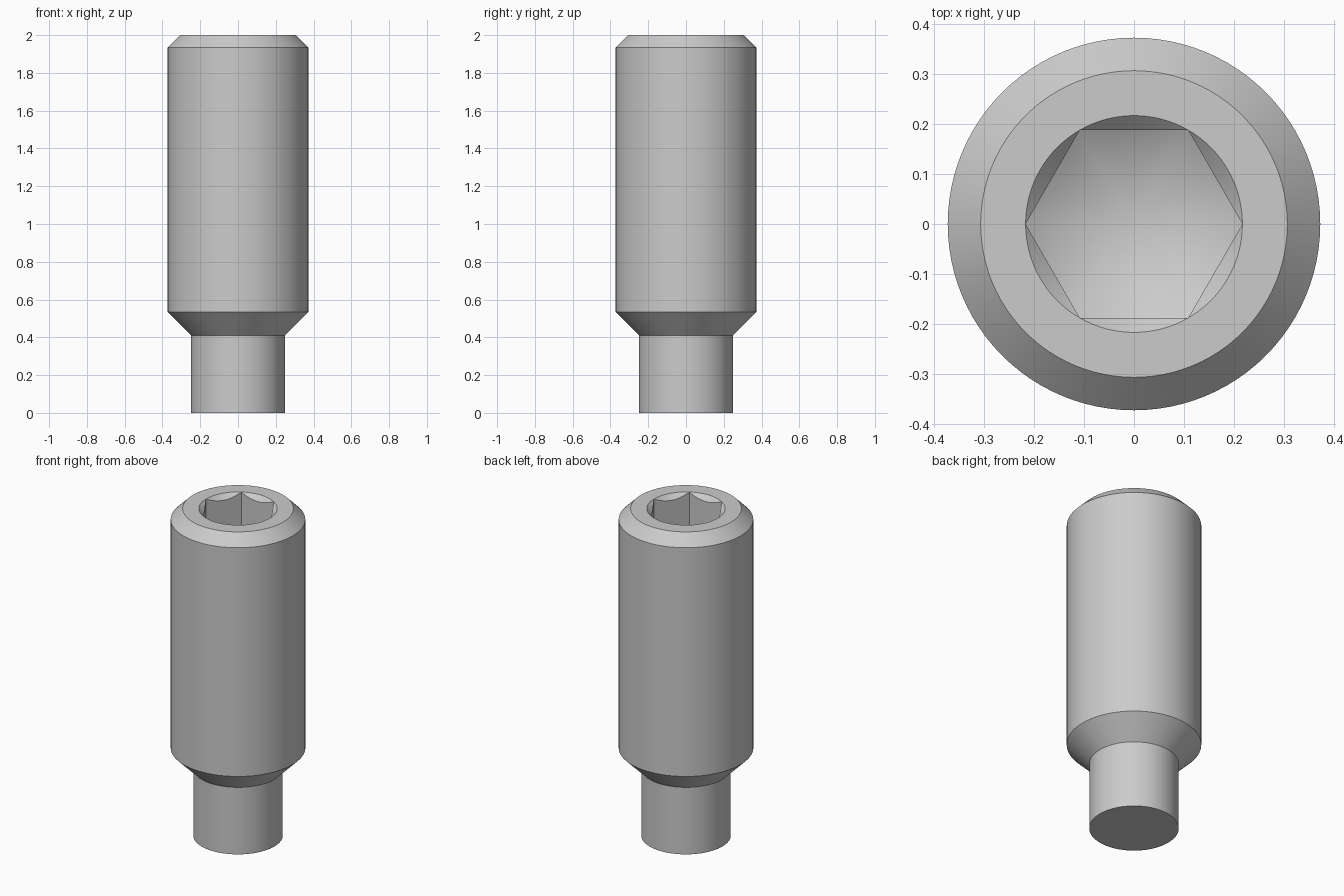
import bpy
import bmesh
from math import cos, sin, pi, tan, radians

cube = bpy.data.objects.get("Cube")
if cube:
    bpy.data.objects.remove(cube, do_unlink=True)

SEGMENTS = 96          # multiple of six, so the hex corners land on vertices
FLAT = 0.188           # hex centre to flat
CORNER = FLAT / cos(pi / 6)
SOCKET_FLOOR = 1.56    # where the hex corners end
DRILL = tan(radians(30))

steel = bpy.data.materials.new("steel_grey")
steel.use_nodes = True
grey = (0.6, 0.6, 0.6, 1)
steel.diffuse_color = grey
steel.node_tree.nodes["Principled BSDF"].inputs["Base Color"].default_value = grey


def profile(angle):
    """Radius and height pairs from the bottom rim, up, and into the socket."""
    hex_r = FLAT / cos(angle % (pi / 3) - pi / 6)
    inset = CORNER - hex_r
    return [
        (0.248, 0), (0.248, 0.41),            # dog point
        (0.373, 0.535), (0.373, 1.934),       # shoulder and body
        (0.307, 2), (CORNER, 2),              # top chamfer and rim
        (hex_r, 2 - inset),                   # scalloped socket chamfer
        (hex_r, SOCKET_FLOOR - inset * DRILL),  # hex walls
    ]


bm = bmesh.new()
columns = []
for i in range(SEGMENTS):
    a = 2 * pi * i / SEGMENTS
    columns.append([bm.verts.new((r * cos(a), r * sin(a), z)) for r, z in profile(a)])

# Outer skin and socket walls
tip = bm.verts.new((0, 0, SOCKET_FLOOR - CORNER * DRILL))
for i, here in enumerate(columns):
    there = columns[(i + 1) % SEGMENTS]
    for j in range(len(here) - 1):
        bm.faces.new((here[j], there[j], there[j + 1], here[j + 1]))
    # Drilled cone at the bottom of the socket
    bm.faces.new((here[-1], there[-1], tip))

# Flat end of the dog point
bm.faces.new([c[0] for c in reversed(columns)])

# The chamfer vanishes at the hex corners
bmesh.ops.remove_doubles(bm, verts=bm.verts, dist=1e-5)
bmesh.ops.recalc_face_normals(bm, faces=bm.faces)

mesh = bpy.data.meshes.new("set_screw")
bm.to_mesh(mesh)
bm.free()
mesh.materials.append(steel)
screw = bpy.data.objects.new("set_screw", mesh)
bpy.context.collection.objects.link(screw)

bpy.ops.object.select_all(action="DESELECT")
screw.select_set(True)
bpy.context.view_layer.objects.active = screw
bpy.ops.object.shade_smooth_by_angle(angle=radians(25))
